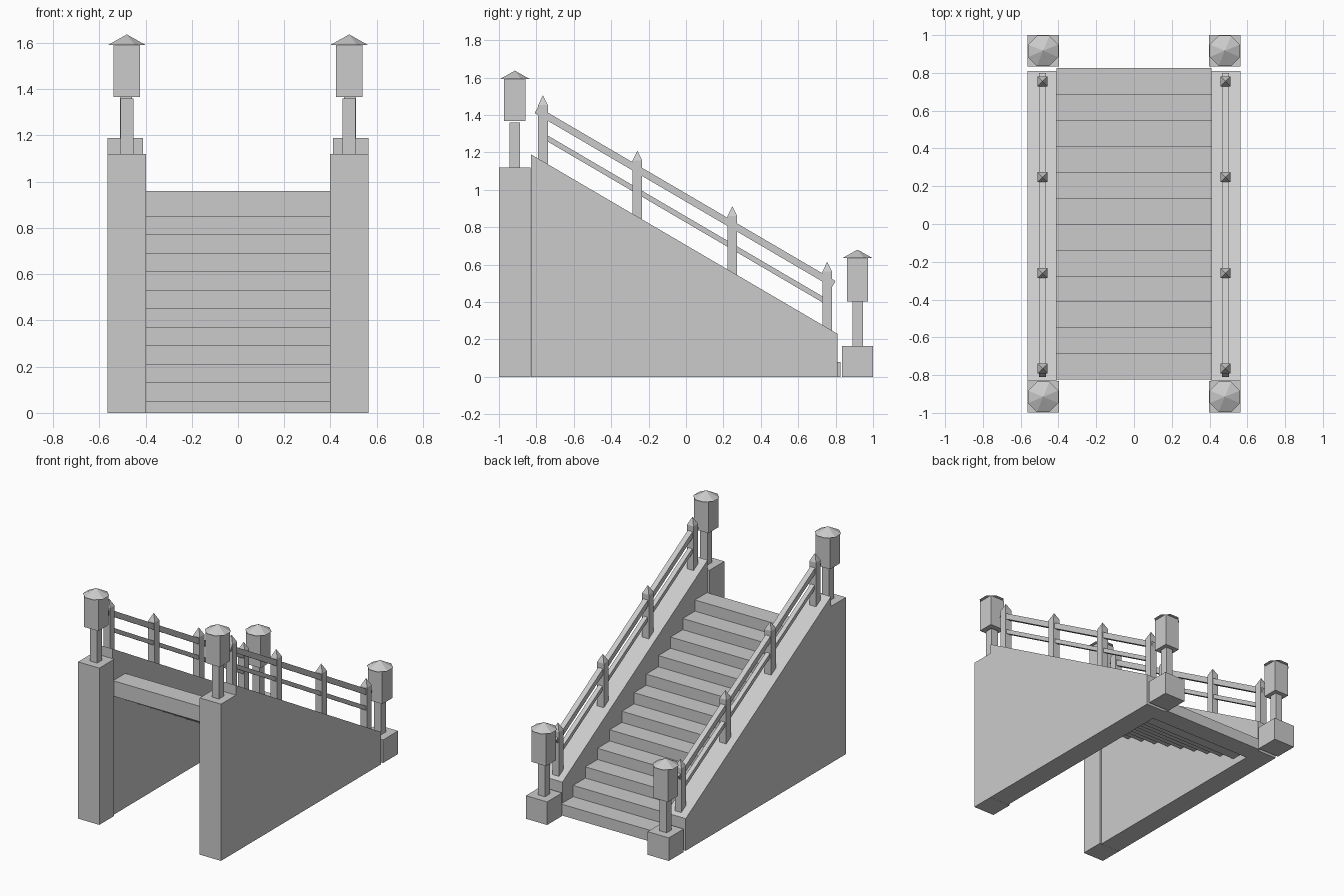
import bpy, bmesh, math
from mathutils import Matrix, Vector

if "Cube" in bpy.data.objects:
    bpy.data.objects.remove(bpy.data.objects["Cube"])

SLOPE = 0.96 / 1.64
wall_z = lambda y: 1.19 - SLOPE * (y + 0.83)   # top edge of the side walls


def finish(name, bm):
    bmesh.ops.recalc_face_normals(bm, faces=bm.faces)
    me = bpy.data.meshes.new(name)
    bm.to_mesh(me)
    bm.free()
    ob = bpy.data.objects.new(name, me)
    bpy.context.collection.objects.link(ob)
    return ob


def add_box(bm, x, y, z):
    m = Matrix.Translation([(a + b) / 2 for a, b in (x, y, z)]) @ \
        Matrix.Diagonal([b - a for a, b in (x, y, z)] + [1])
    bmesh.ops.create_cube(bm, size=1, matrix=m)


def box(name, x, y, z):
    bm = bmesh.new()
    add_box(bm, x, y, z)
    return finish(name, bm)


def extrude_x(name, profile, x0, x1):
    bm = bmesh.new()
    f = bm.faces.new([bm.verts.new((x0, y, z)) for y, z in profile])
    r = bmesh.ops.extrude_face_region(bm, geom=[f])
    bmesh.ops.translate(bm, vec=(x1 - x0, 0, 0),
                        verts=[v for v in r["geom"] if isinstance(v, bmesh.types.BMVert)])
    return finish(name, bm)


def cone(name, sides, radius, loc, h, turn):
    bm = bmesh.new()
    bmesh.ops.create_cone(bm, cap_ends=True, segments=sides, radius1=radius, radius2=0,
                          depth=h, matrix=Matrix.Translation((loc[0], loc[1], loc[2] + h / 2))
                          @ Matrix.Rotation(turn, 4, 'Z'))
    bmesh.ops.remove_doubles(bm, verts=bm.verts, dist=1e-5)
    return finish(name, bm)


def rail(name, x, y0, y1, offset, width, thick):
    a, b = Vector((x, y0, wall_z(y0) + offset)), Vector((x, y1, wall_z(y1) + offset))
    bm = bmesh.new()
    bmesh.ops.create_cube(bm, size=1, matrix=Matrix.Translation((a + b) / 2)
                          @ Matrix.Rotation(-math.atan(SLOPE), 4, 'X')
                          @ Matrix.Diagonal((width, (b - a).length, thick, 1)))
    return finish(name, bm)


# Twelve overlapping steps, stepped underneath
for i in range(12):
    y1 = 0.826 - 0.1375 * i
    box("step", (-0.41, 0.41), (y1 - 0.1375, y1), (max(0, 0.08 * i - 0.03), 0.08 * (i + 1)))

for s in (-1, 1):
    span = lambda a, b: tuple(sorted((s * a, s * b)))

    # Sloping side wall
    extrude_x("side_wall", [(-0.83, 0), (0.81, 0), (0.81, 0.23), (-0.83, 1.19)], s * 0.41, s * 0.565)

    # Pedestals with lanterns: (centre y, pedestal top, lantern bottom, post top, eave)
    for y, top, low, post, eave in ((-0.915, 1.12, 1.367, 1.36, 1.592),
                                    (0.917, 0.165, 0.403, 0.403, 0.635)):
        box("pedestal", span(0.397, 0.565), (y - 0.084, y + 0.084), (0, top))
        box("lantern_post", span(0.453, 0.509), (y - 0.028, y + 0.028), (top, post))
        box("lantern", span(0.424, 0.538), (y - 0.057, y + 0.057), (low, eave))
        cone("lantern_roof", 8, 0.0866, (s * 0.481, y, eave), 0.045, math.pi / 8)

    # Railing posts with pointed caps
    for y in (-0.765, -0.26, 0.248, 0.755):
        z = wall_z(y)
        box("rail_post", span(0.458, 0.51), (y - 0.026, y + 0.026), (z - 0.015, z + 0.3))
        cone("rail_post_cap", 4, 0.026 * math.sqrt(2), (s * 0.484, y, z + 0.3), 0.053, math.pi / 4)

    # Handrail and lower rail
    rail("handrail", s * 0.484, -0.80, 0.79, 0.254, 0.038, 0.038)
    rail("lower_rail", s * 0.484, -0.765, 0.755, 0.137, 0.032, 0.028)
